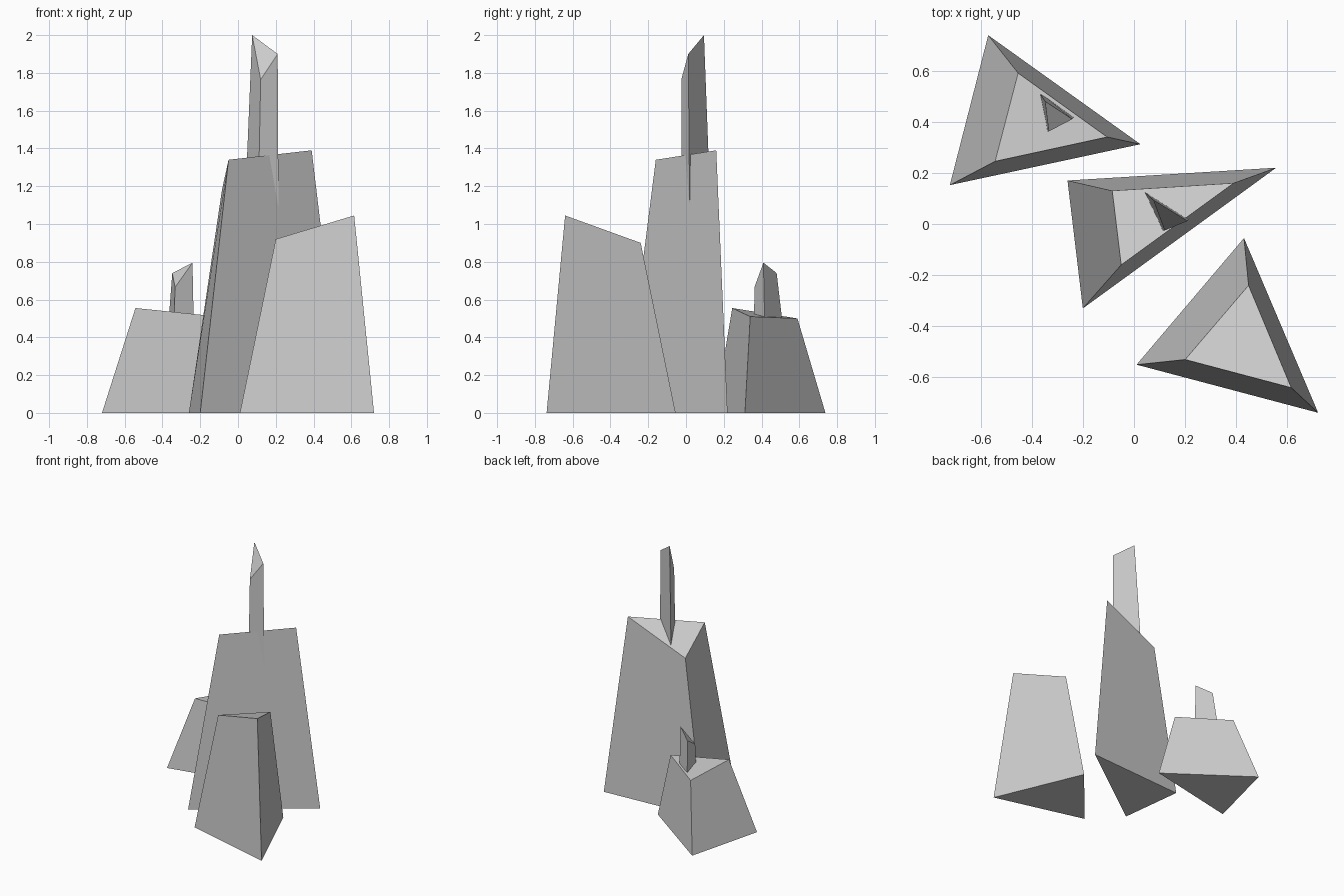
import bpy, bmesh


def prism(name, bottom, z, top):
    """Tapered three-sided prism with a slanted cap."""
    bm = bmesh.new()
    lo = [bm.verts.new((x, y, z)) for x, y in bottom]
    hi = [bm.verts.new(p) for p in top]
    bm.faces.new(lo)
    bm.faces.new(hi)
    for i in range(3):
        j = (i + 1) % 3
        bm.faces.new((lo[i], lo[j], hi[j], hi[i]))
    bmesh.ops.recalc_face_normals(bm, faces=bm.faces[:])
    mesh = bpy.data.meshes.new(name)
    bm.to_mesh(mesh)
    bm.free()
    obj = bpy.data.objects.new(name, mesh)
    bpy.context.collection.objects.link(obj)
    return obj


# Large crystal towers standing on the ground
prism("tall_tower", [(-0.26, 0.17), (-0.20, -0.33), (0.556, 0.22)], 0,
      [(-0.085, 0.13, 1.18), (-0.05, -0.16, 1.34), (0.39, 0.16, 1.39)])
prism("front_tower", [(0.43, -0.055), (0.01, -0.55), (0.72, -0.738)], 0,
      [(0.448, -0.24), (0.20, -0.53), (0.615, -0.64)] and
      [(0.448, -0.24, 0.90), (0.20, -0.53, 0.92), (0.615, -0.64, 1.045)])
prism("back_tower", [(-0.57, 0.738), (-0.72, 0.152), (0.025, 0.312)], 0,
      [(-0.453, 0.59, 0.50), (-0.543, 0.245, 0.555), (-0.105, 0.34, 0.51)])

# Thin spires sunk into the tower tops
prism("tall_spire", [(0.033, 0.133), (0.215, 0.02), (0.105, -0.025)], 1.0,
      [(0.075, 0.095, 2.0), (0.21, 0.012, 1.90), (0.12, -0.025, 1.765)])
prism("small_spire", [(-0.374, 0.52), (-0.233, 0.418), (-0.342, 0.36)], 0.4,
      [(-0.348, 0.48, 0.74), (-0.241, 0.41, 0.795), (-0.333, 0.362, 0.665)])
